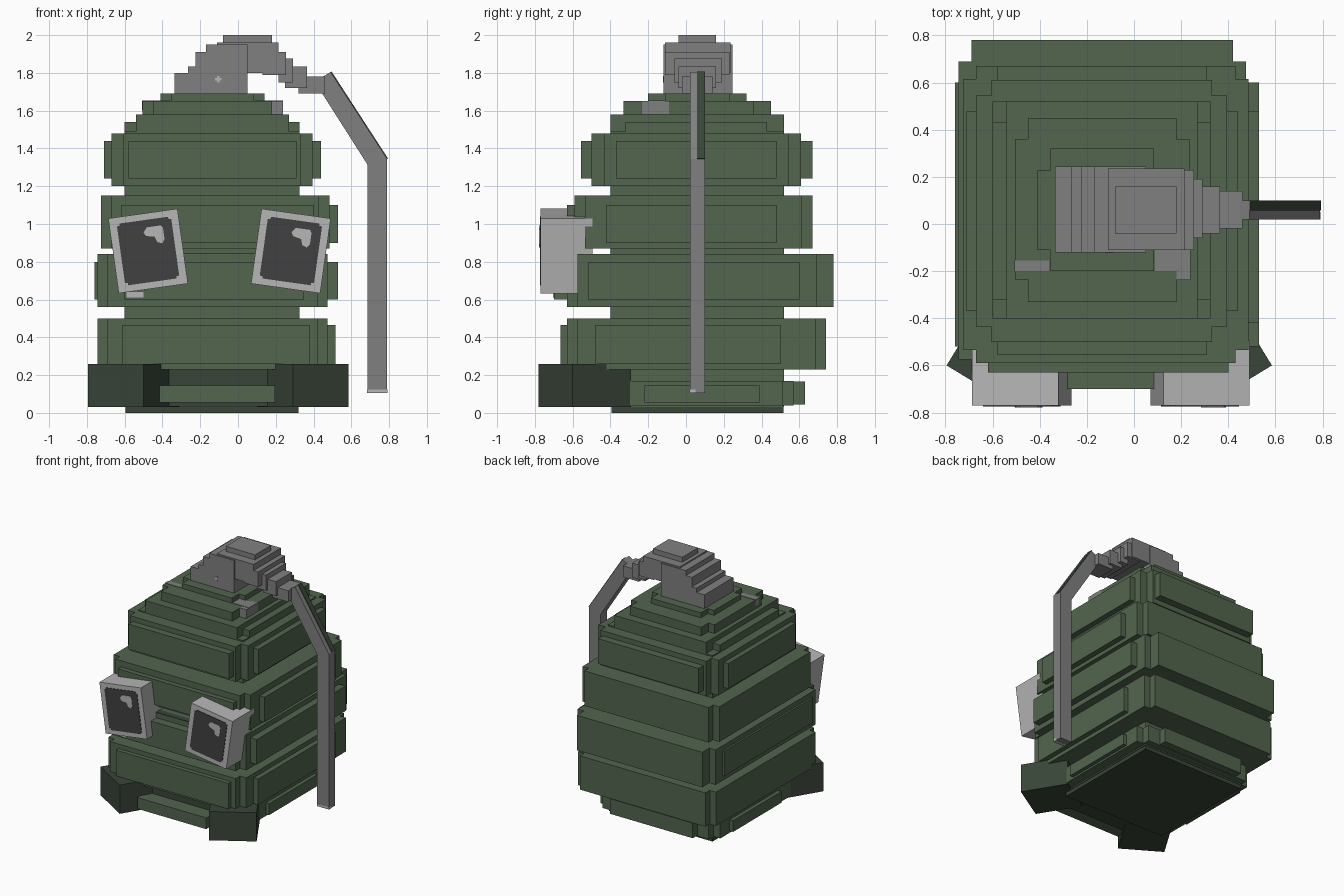
import bpy, bmesh, math
from mathutils import Matrix, Vector

old = bpy.data.objects.get("Cube")
if old:
    bpy.data.objects.remove(old)


def material(name, rgb):
    m = bpy.data.materials.new(name)
    m.use_nodes = True
    m.diffuse_color = (*rgb, 1)
    m.node_tree.nodes["Principled BSDF"].inputs["Base Color"].default_value = (*rgb, 1)
    return m


GREEN = material("army green", (0.084, 0.133, 0.076))
DARK = material("dark green", (0.041, 0.060, 0.040))
GREY = material("metal grey", (0.216, 0.216, 0.216))
LIGHT = material("light grey", (0.468, 0.468, 0.468))
BLACK = material("lens black", (0.053, 0.052, 0.053))


def finish(name, bm, mat, matrix=None):
    bmesh.ops.recalc_face_normals(bm, faces=bm.faces)
    mesh = bpy.data.meshes.new(name)
    bm.to_mesh(mesh)
    bm.free()
    mesh.materials.append(mat)
    ob = bpy.data.objects.new(name, mesh)
    if matrix:
        ob.matrix_world = matrix
    bpy.context.collection.objects.link(ob)
    return ob


def boxes(name, mat, parts, matrix=None):
    """One object from (x0, x1, y0, y1, z0, z1) boxes."""
    bm = bmesh.new()
    for x0, x1, y0, y1, z0, z1 in parts:
        m = (Matrix.Translation(((x0 + x1) / 2, (y0 + y1) / 2, (z0 + z1) / 2))
             @ Matrix.Diagonal((x1 - x0, y1 - y0, z1 - z0, 1)))
        bmesh.ops.create_cube(bm, size=1, matrix=m)
    return finish(name, bm, mat, matrix)


def prism(name, mat, outline, y0, y1, matrix=None):
    """Extrude an x-z outline from y0 to y1."""
    bm = bmesh.new()
    face = bm.faces.new([bm.verts.new((x, y0, z)) for x, z in outline])
    ext = bmesh.ops.extrude_face_region(bm, geom=[face])
    verts = [v for v in ext["geom"] if isinstance(v, bmesh.types.BMVert)]
    bmesh.ops.translate(bm, verts=verts, vec=(0, y1 - y0, 0))
    return finish(name, bm, mat, matrix)


def band(name, x, y, z, notch, back_notch, panels):
    """Notched ring block with raised panels."""
    x0, x1, y0, y1 = *x, *y
    parts = [(x0, x1, y0 + notch, y1 - back_notch, *z),
             (x0 + notch, x1 - notch, y0, y1, *z)]
    return boxes(name, GREEN, parts + panels)


# Body core and stacked bands
boxes("body_core", GREEN, [(-0.60, 0.325, -0.40, 0.52, 0.03, 1.49)])
boxes("body_base", DARK, [(-0.595, 0.32, -0.395, 0.515, 0, 0.04)])

band("base_band", (-0.66, 0.40), (-0.49, 0.57), (0.04, 0.17), 0.06, 0.06,
     [(-0.415, 0.195, -0.68, -0.4, 0.055, 0.145),
      (-0.50, 0.23, 0.5, 0.63, 0.045, 0.165),
      (0.3, 0.43, -0.22, 0.39, 0.055, 0.145),
      (-0.69, -0.5, -0.22, 0.39, 0.055, 0.145)])
band("lower_band", (-0.745, 0.475), (-0.63, 0.74), (0.23, 0.50), 0.055, 0.055,
     [(-0.615, 0.38, -0.665, -0.5, 0.26, 0.465),
      (0.4, 0.515, -0.48, 0.50, 0.26, 0.465)])
band("middle_band", (-0.745, 0.475), (-0.63, 0.78), (0.56, 0.84), 0.055, 0.09,
     [(-0.60, 0.35, -0.70, -0.5, 0.60, 0.80),
      (-0.76, 0.53, -0.52, 0.60, 0.60, 0.80)])
band("upper_band", (-0.725, 0.485), (-0.59, 0.67), (0.87, 1.15), 0.055, 0.055,
     [(-0.62, 0.40, -0.63, -0.4, 0.90, 1.10),
      (0.3, 0.53, -0.42, 0.48, 0.90, 1.10)])
band("shoulder_band", (-0.67, 0.395), (-0.50, 0.61), (1.20, 1.48), 0.065, 0.065,
     [(-0.58, 0.31, -0.555, 0.67, 1.24, 1.44),
      (-0.71, 0.44, -0.37, 0.48, 1.24, 1.44)])

# Stepped dome
boxes("dome_steps", GREEN, [
    (-0.60, 0.325, -0.32, 0.43, 1.47, 1.54),
    (-0.54, 0.27, -0.40, 0.52, 1.47, 1.58),
    (-0.505, 0.235, -0.235, 0.36, 1.57, 1.65),
    (-0.45, 0.18, -0.33, 0.45, 1.57, 1.65),
    (-0.41, 0.14, -0.11, 0.23, 1.64, 1.69),
    (-0.355, 0.085, -0.20, 0.32, 1.64, 1.69)])
boxes("dome_grey_patches", GREY, [
    (-0.507, -0.36, -0.20, -0.155, 1.60, 1.654),
    (0.09, 0.238, -0.20, -0.11, 1.60, 1.654),
    (0.18, 0.239, -0.237, -0.09, 1.582, 1.652)])
boxes("front_dark_strip", DARK, [(-0.58, 0.40, -0.628, -0.58, 0.838, 0.843)])
boxes("front_glint", LIGHT, [(-0.59, -0.50, -0.704, -0.698, 0.612, 0.64)])

# Metal cap: stepped up on one side, trailing down to the lever on the other
boxes("fuse_cap", GREY, [
    (-0.335, 0.05, -0.12, 0.245, 1.69, 1.80),
    (-0.265, 0.05, -0.12, 0.245, 1.79, 1.835),
    (-0.225, 0.05, -0.12, 0.245, 1.83, 1.91),
    (-0.17, 0.05, -0.12, 0.245, 1.90, 1.95),
    (-0.11, 0.215, -0.11, 0.235, 1.80, 1.96),
    (-0.08, 0.18, -0.04, 0.16, 1.95, 2.00)])
boxes("fuse_neck", GREY, [
    (0.13, 0.255, -0.11, 0.23, 1.79, 1.91),
    (0.215, 0.29, -0.06, 0.19, 1.75, 1.875),
    (0.25, 0.365, -0.04, 0.16, 1.72, 1.835),
    (0.32, 0.46, -0.02, 0.14, 1.69, 1.78)])
boxes("cap_pin_mark", LIGHT, [
    (-0.122, -0.088, -0.123, -0.118, 1.76, 1.772),
    (-0.111, -0.099, -0.123, -0.118, 1.749, 1.783)])

# Bent lever with a dark stripe on its slope
prism("lever", GREY, [(0.44, 1.70), (0.45, 1.78), (0.49, 1.805), (0.79, 1.345),
                      (0.79, 0.105), (0.685, 0.105), (0.685, 1.315)], 0.02, 0.10)
prism("lever_stripe", DARK, [(0.49, 1.805), (0.495, 1.808), (0.794, 1.347), (0.79, 1.345)],
      0.057, 0.10)
boxes("lever_tip", LIGHT, [(0.684, 0.791, 0.019, 0.05, 0.104, 0.125)])

# Feet, splayed outward around the body's centre line
for side, name in ((-1, "right_foot"), (1, "left_foot")):
    outer = Vector((-0.105 + side * 0.69, -0.60))
    toe = Vector((-0.105 + side * 0.395, -0.78))
    inward = Vector((-side * 0.18, 0.295)) * 1.05
    bm = bmesh.new()
    pts = [outer, toe, toe + inward, outer + inward]
    face = bm.faces.new([bm.verts.new((*p, 0.03)) for p in pts])
    ext = bmesh.ops.extrude_face_region(bm, geom=[face])
    bmesh.ops.translate(bm, vec=(0, 0, 0.23),
                        verts=[v for v in ext["geom"] if isinstance(v, bmesh.types.BMVert)])
    finish(name, bm, DARK)
boxes("foot_bridge", DARK, [(-0.50, 0.29, -0.56, -0.30, 0.035, 0.255)])

# Goggle eyes, tilted towards each other
for side, name in ((-1, "right_eye"), (1, "left_eye")):
    m = (Matrix.Translation((-0.098 + side * 0.378, 0, 0.857))
         @ Matrix.Rotation(math.radians(8 * side), 4, 'Y'))
    boxes(name + "_frame", LIGHT, [(-0.185, 0.185, -0.77, -0.495, -0.20, 0.20)], m)
    boxes(name + "_lens", BLACK, [(-0.145, 0.145, -0.774, -0.769, -0.152, 0.152),
                                  (-0.13, 0.13, -0.774, -0.769, -0.165, 0.165)], m)
    # Highlight stays on the same side of both lenses
    prism(name + "_highlight", LIGHT,
          [(-0.01, 0.10), (0.01, 0.125), (0.085, 0.125), (0.095, 0.11), (0.095, 0.05),
           (0.08, 0.03), (0.055, 0.04), (0.045, 0.07), (0.0, 0.08)], -0.778, -0.773, m)
